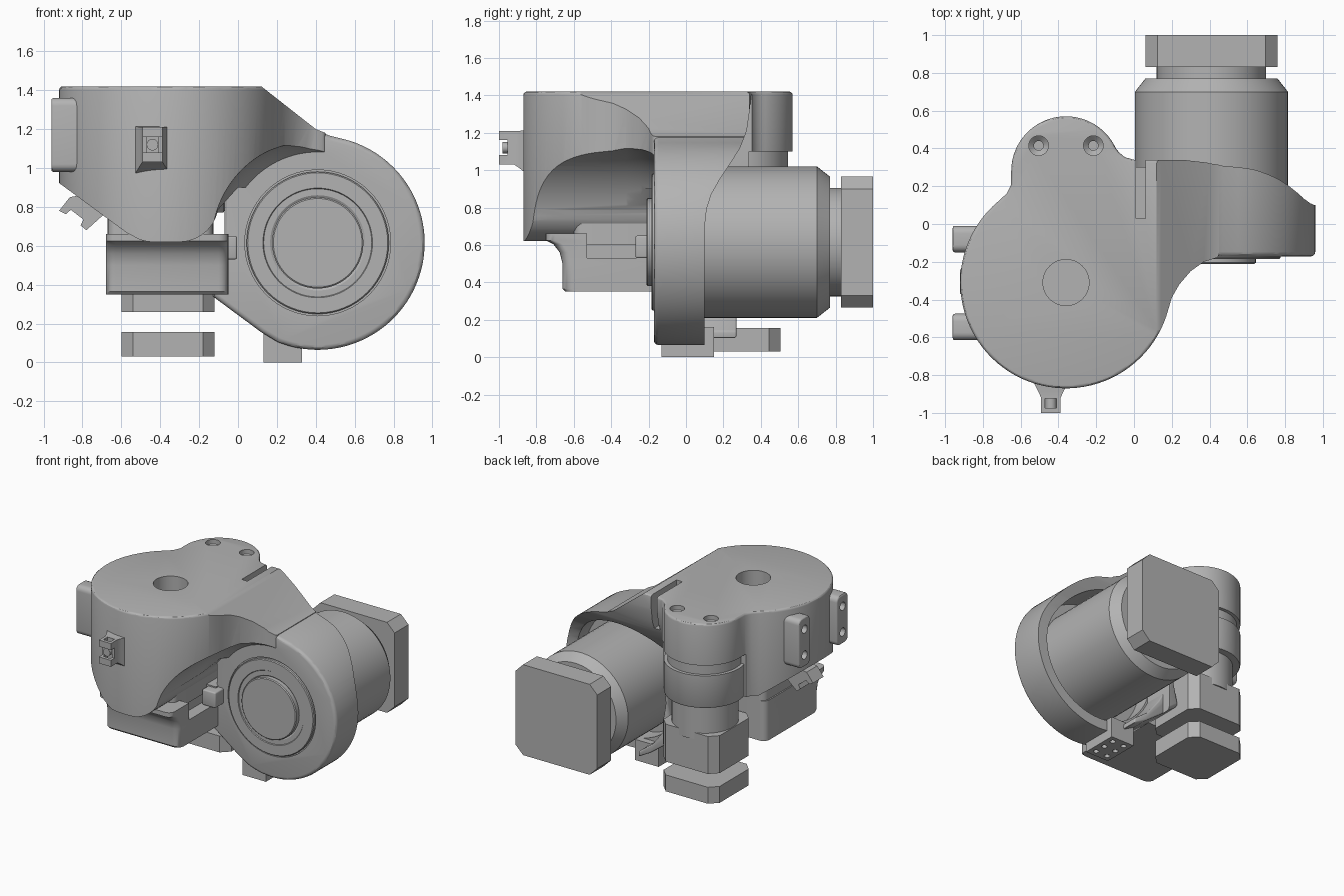
import bpy, bmesh
from math import sin, cos, radians
from mathutils import Vector

if "Cube" in bpy.data.objects:
    bpy.data.objects.remove(bpy.data.objects["Cube"])

grey = bpy.data.materials.new("machine_grey")
grey.use_nodes = True
COLOUR = (0.45, 0.45, 0.45, 1)
grey.diffuse_color = COLOUR
grey.node_tree.nodes["Principled BSDF"].inputs["Base Color"].default_value = COLOUR

PLACE = {"x": lambda a, b, t: (t, a, b),
         "y": lambda a, b, t: (a, t, b),
         "z": lambda a, b, t: (a, b, t)}


def activate(obj):
    bpy.ops.object.select_all(action="DESELECT")
    obj.select_set(True)
    bpy.context.view_layer.objects.active = obj


def loft(name, axis, sections, bevel=0):
    """Skin a row of outlines (points, position) along an axis and cap the ends."""
    bm = bmesh.new()
    rings = [[bm.verts.new(PLACE[axis](a, b, t)) for a, b in pts] for pts, t in sections]
    n = len(rings[0])
    for low, high in zip(rings, rings[1:]):
        for i in range(n):
            j = (i + 1) % n
            bm.faces.new((low[i], low[j], high[j], high[i]))
    bm.faces.new(rings[0])
    bm.faces.new(rings[-1])
    bmesh.ops.recalc_face_normals(bm, faces=bm.faces)
    mesh = bpy.data.meshes.new(name)
    bm.to_mesh(mesh)
    bm.free()
    obj = bpy.data.objects.new(name, mesh)
    bpy.context.collection.objects.link(obj)
    mesh.materials.append(grey)
    activate(obj)
    if bevel:
        mod = obj.modifiers.new("Round", "BEVEL")
        mod.width, mod.segments = bevel, 3
        mod.limit_method, mod.angle_limit = "ANGLE", radians(50)
        bpy.ops.object.modifier_apply(modifier=mod.name)
    return obj


def prism(name, axis, pts, lo, hi, bevel=0):
    return loft(name, axis, [(pts, lo), (pts, hi)], bevel)


def arc(centre, r, a0, a1, n):
    return [(centre[0] + r * cos(radians(a0 + (a1 - a0) * i / n)),
             centre[1] + r * sin(radians(a0 + (a1 - a0) * i / n))) for i in range(n + 1)]


def circle(centre, r, n=64):
    return arc(centre, r, 0, 360, n)[:-1]


def turned(name, axis, centre, stations, n=64):
    return loft(name, axis, [(circle(centre, r, n), t) for r, t in stations])


def rect(x0, x1, y0, y1, r=0, n=1):
    """Rectangle with corners chamfered (n = 1) or rounded (n > 1)."""
    if not r:
        return [(x0, y0), (x1, y0), (x1, y1), (x0, y1)]
    corners = [(x1 - r, y1 - r), (x0 + r, y1 - r), (x0 + r, y0 + r), (x1 - r, y0 + r)]
    return [p for k, c in enumerate(corners) for p in arc(c, r, 90 * k, 90 * k + 90, n)]


def combine(obj, tool, operation="DIFFERENCE"):
    mod = obj.modifiers.new("Combine", "BOOLEAN")
    mod.operation, mod.solver, mod.object = operation, "EXACT", tool
    activate(obj)
    bpy.ops.object.modifier_apply(modifier=mod.name)
    bpy.data.objects.remove(tool)


HUB, POST, WHEEL = (-0.36, -0.31), (-0.36, 0.28), (0.41, 0.615)

# Main housing: plan outline trimmed by a front outline
plan = (arc(HUB, 0.56, 130, 345, 56)
        + [(0.2, -0.39), (0.24, -0.32), (0.3, -0.25), (0.37, -0.2), (0.45, -0.175),
           (0.45, 0.34), (0, 0.34), (-0.05, 0.355), (-0.08, 0.38)]
        + arc(POST, 0.29, 25, 180, 32) + [(-0.65, 0.21), (-0.675, 0.16)])
housing = prism("main_housing", "z", plan, 0.5, 1.42, 0.018)
outline = ([(-1.1, 1.5), (-1.1, 1.055), (-0.57, 0.665)] + arc((-0.44, 0.8), 0.18, 235, 270, 6)
           + arc((-0.3, 0.82), 0.2, 270, 350, 12)
           + [(0, 0.9), (0.6, 0.9), (0.6, 1.12), (0.4, 1.2), (0.018, 1.5)])
combine(housing, prism("trim", "y", outline, -1.2, 1), "INTERSECT")

# Scoop in front of the wheel, clearance below the rear post
combine(housing, turned("scoop", "y", WHEEL,
                        [(0.55, -1), (0.53, -0.32), (0.505, -0.24), (0.485, -0.2), (0.46, -0.16)], 96))
combine(housing, prism("post_gap", "z", rect(-0.8, -0.02, 0.2, 0.7), 0.4, 1.1))
combine(housing, prism("rear_gap", "z", rect(-0.9, -0.02, 0, 0.7), 0.4, 0.77))

# Arm plate around the wheel joined to the housing
arm_outline = ([(-0.13, 0.34), (0.12, 0.155)] + arc(WHEEL, 0.55, -112, 75, 64)
               + [(0.47, 1.167), (0.42, 1.187), (0.38, 1.212), (0.117, 1.417), (-0.07, 1.417), (-0.07, 0.6)])
arm = prism("arm_plate", "y", arm_outline, -0.172, 0.338, 0.025)
combine(housing, arm, "UNION")
rear_curve = [(0.36, 1.5), (0.338, 1.3), (0.325, 1.21), (0.29, 1.12), (0.24, 1.04), (0.18, 0.95),
              (0.135, 0.87), (0.11, 0.79), (0.1, 0.7), (0.1, -0.1), (0.8, -0.1), (0.8, 1.5)]
combine(housing, prism("rear_trim", "x", rear_curve, -0.04, 1.2))
combine(housing, turned("motor_bore", "y", WHEEL, [(0.47, -0.02), (0.47, 0.7)]))

# Openings in the top
combine(housing, turned("centre_hole", "z", HUB, [(0.122, 0.9), (0.122, 1.5)], 48))
combine(housing, prism("clamp_slot", "z", rect(0.01, 0.06, 0.03, 0.4), 1.15, 1.5))
for x in (-0.505, -0.215):
    combine(housing, turned("screw_sink", "z", (x, 0.415),
                            [(0.025, 1.3), (0.025, 1.36), (0.052, 1.385), (0.052, 1.5)], 32))

# Wheel cap with stepped rings on the front of the arm
combine(housing, turned("cap_recess", "y", WHEEL, [(0.375, -0.3), (0.375, -0.16)]))
turned("wheel_cap", "y", WHEEL, [(0.366, -0.1), (0.366, -0.178), (0.36, -0.184), (0.282, -0.184),
                                 (0.278, -0.178), (0.245, -0.178), (0.235, -0.172), (0.235, -0.205),
                                 (0.228, -0.211)])

# Large drive motor behind the wheel
turned("drive_motor", "y", WHEEL, [(0.405, -0.05), (0.405, 0.7), (0.35, 0.77), (0.29, 0.77), (0.29, 0.85)])
prism("drive_motor_cover", "y", rect(0.06, 0.76, 0.265, 0.965, 0.065), 0.83, 1.0)

# Rear post and its small motor
turned("rear_post", "z", POST, [(0.235, 0.5), (0.235, 0.77), (0.285, 0.77), (0.29, 0.78), (0.29, 1.02),
                                (0.265, 1.02), (0.265, 1.12)])
for name, lo, hi in (("small_motor", 0.26, 0.55), ("small_motor_cover", 0.03, 0.157)):
    prism(name, "z", rect(-0.6, -0.12, 0.03, 0.505, 0.06), lo, hi)

# Lower block under the housing, flared where it meets it
block = loft("lower_block", "z", [(rect(-0.68, -0.05, front, 0, 0.05, 5), z) for front, z in
                                  ((-0.645, 0.35), (-0.66, 0.365), (-0.66, 0.5), (-0.675, 0.56),
                                   (-0.71, 0.605), (-0.75, 0.625), (-0.75, 0.66))])
combine(block, prism("block_step", "z", rect(-0.14, 0.1, -0.53, -0.2), 0.53, 0.8))
prism("block_core", "z", rect(-0.67, -0.13, -0.6, 0, 0.05, 5), 0.6, 0.95)
prism("joint_tab", "z", rect(-0.12, -0.005, -0.27, -0.1), 0.53, 0.65, 0.01)

# Foot, with screw holes, and the bridge behind it
foot = prism("foot", "z", rect(0.13, 0.33, -0.13, 0.15), 0, 0.16)
for x in (0.18, 0.28):
    for y in (-0.08, 0.01, 0.1):
        combine(foot, turned("foot_hole", "z", (x, y), [(0.02, -0.1), (0.02, 0.05)], 20))
prism("lower_bridge", "y", [(-0.13, 0.34), (0.12, 0.155), (0.22, 0.1), (0.22, 0.14), (0.1, 0.23),
                            (0, 0.36), (-0.05, 0.45), (-0.13, 0.45)], 0.05, 0.27, 0.01)

# Mounting lugs on the side
for y in (-0.08, -0.545):
    lug = prism("mounting_lug", "x", rect(y - 0.07, y + 0.07, 0.98, 1.36, 0.04, 5), -0.96, -0.6, 0.012)
    for z in (1.07, 1.27):
        combine(lug, turned("lug_hole", "x", (y, z), [(0.032, -1.1), (0.032, -0.9)], 24))

# Cable clip on the front
clip = loft("front_clip", "y", [(rect(-0.44 - w, -0.44 + w, lo, hi), y) for w, lo, hi, y in
                                ((0.052, 1.03, 1.21, -1), (0.052, 1.03, 1.21, -0.92),
                                 (0.065, 1.01, 1.21, -0.89), (0.09, 0.97, 1.215, -0.84))])
combine(clip, prism("clip_notch", "x", rect(-1.1, -0.955, 1.08, 1.16), -0.6, -0.3))
combine(clip, prism("clip_window", "z", rect(-0.47, -0.41, -0.975, -0.925), 1, 1.3))
turned("clip_stud", "y", (-0.44, 1.12), [(0.03, -0.98), (0.03, -0.9)], 24)

# Cable clip on the sloping underside
prism("side_clip", "y", [(-0.92, 0.78), (-0.865, 0.85), (-0.81, 0.86), (-0.68, 0.77), (-0.78, 0.68),
                         (-0.81, 0.705), (-0.795, 0.735), (-0.86, 0.785), (-0.885, 0.762)], -0.37, -0.24)

# Smooth the curved parts, keeping edges sharp
for obj in [o for o in bpy.context.scene.objects if o.type == "MESH"]:
    activate(obj)
    bpy.ops.object.shade_smooth_by_angle(angle=radians(30))
